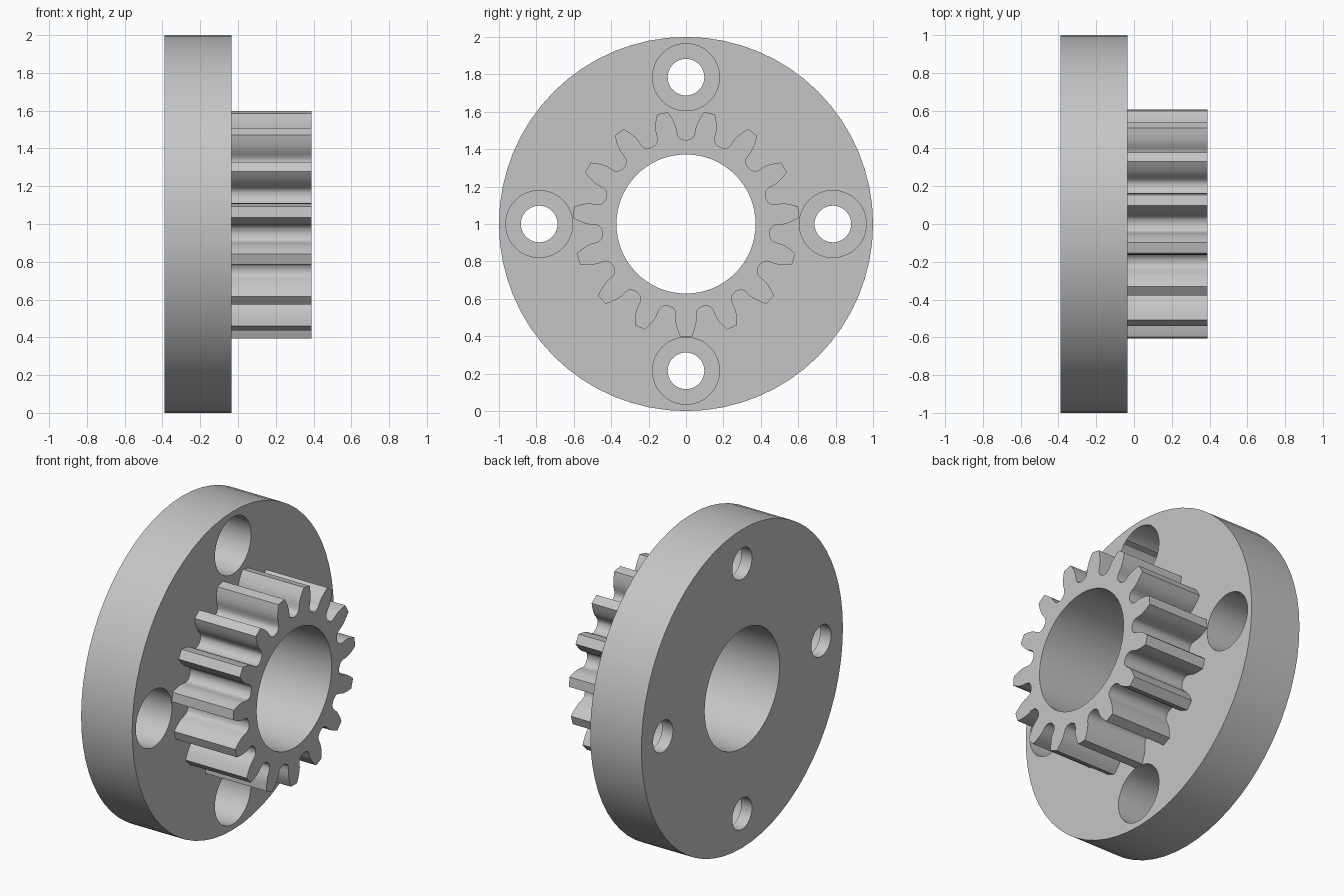
import bpy, bmesh, math
from math import cos, sin, radians, tau

cube = bpy.data.objects.get("Cube")
if cube:
    bpy.data.objects.remove(cube)

BACK, FACE, END = -0.39, -0.035, 0.39    # stations along the x axis
TEETH = 15

steel = bpy.data.materials.new("grey_steel")
steel.use_nodes = True
grey = (0.56, 0.56, 0.56, 1)
steel.diffuse_color = grey
steel.node_tree.nodes["Principled BSDF"].inputs["Base Color"].default_value = grey


def circle(radius, cy=0, cz=0, sides=64):
    return [(cy + radius * cos(tau * i / sides), cz + radius * sin(tau * i / sides))
            for i in range(sides)]


def prism(name, outline, x0, x1):
    """Extrude a (y, z) outline along x, around the axis at z = 1."""
    bm = bmesh.new()
    base = bm.faces.new([bm.verts.new((x0, y, z + 1)) for y, z in outline])
    top = bmesh.ops.extrude_face_region(bm, geom=[base])["geom"]
    verts = [v for v in top if isinstance(v, bmesh.types.BMVert)]
    bmesh.ops.translate(bm, verts=verts, vec=(x1 - x0, 0, 0))
    bmesh.ops.recalc_face_normals(bm, faces=bm.faces)
    mesh = bpy.data.meshes.new(name)
    bm.to_mesh(mesh)
    bm.free()
    mesh.materials.append(steel)
    obj = bpy.data.objects.new(name, mesh)
    bpy.context.collection.objects.link(obj)
    return obj


def cut(obj, cutters):
    """Subtract the cutters and bake the result."""
    for cutter in cutters:
        mod = obj.modifiers.new("cut", "BOOLEAN")
        mod.operation = "DIFFERENCE"
        mod.solver = "EXACT"
        mod.object = cutter
    graph = bpy.context.evaluated_depsgraph_get()
    mesh = bpy.data.meshes.new_from_object(obj.evaluated_get(graph))
    obj.modifiers.clear()
    obj.data = mesh


# Gear outline: half tooth as (radius, half angle in degrees), mirrored
half_tooth = [(0.449, 12), (0.4505, 10.6), (0.456, 8.7), (0.464, 7.5), (0.476, 6.7),
              (0.499, 6.3), (0.52, 6.2), (0.545, 5.5), (0.575, 4.3), (0.606, 2.8)]
tooth = [(r, -a) for r, a in half_tooth] + [(r, a) for r, a in half_tooth[:0:-1]]
gear_outline = []
for i in range(TEETH):
    middle = -90 + i * 360 / TEETH
    gear_outline += [(r * cos(radians(middle + a)), r * sin(radians(middle + a)))
                     for r, a in tooth]

flange = prism("flange", circle(1), BACK, FACE)
pinion = prism("pinion_gear", gear_outline, FACE, END)

# Central bore and four counterbored bolt holes
bore = prism("bore_cutter", circle(0.372), -1, 1)
holes = []
for i in range(4):
    cy, cz = 0.785 * cos(tau * i / 4), 0.785 * sin(tau * i / 4)
    holes.append(prism("bolt_hole_cutter", circle(0.098, cy, cz, 40), -1, 1))
    holes.append(prism("counterbore_cutter", circle(0.179, cy, cz, 48), FACE - 0.28, 1))

cut(flange, [bore] + holes)
cut(pinion, [bore])
for cutter in [bore] + holes:
    bpy.data.objects.remove(cutter)

# Smooth curved walls, crisp rims
bpy.ops.object.select_all(action="DESELECT")
for obj in (flange, pinion):
    obj.select_set(True)
bpy.context.view_layer.objects.active = flange
bpy.ops.object.shade_smooth_by_angle(angle=radians(35))
